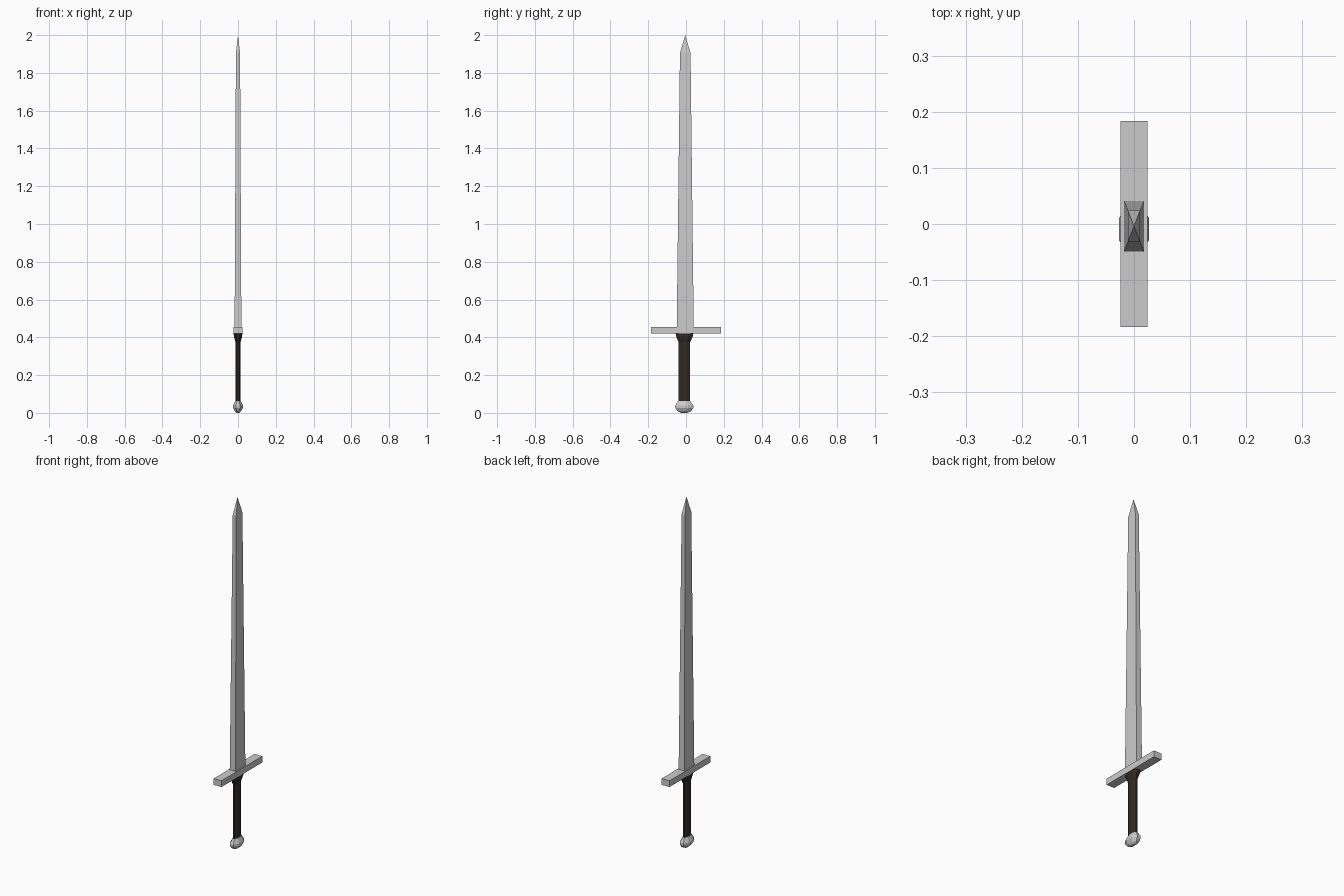
import bpy, bmesh, math

if "Cube" in bpy.data.objects:
    bpy.data.objects.remove(bpy.data.objects["Cube"])


def loft(name, rings, sides, tip=None, mat=None):
    """Skin stacked flat-sided rings given as (z, half_x, half_y, centre_y)."""
    bm = bmesh.new()
    k = 1 / math.cos(math.pi / sides)
    loops = []
    for z, hx, hy, cy in rings:
        angles = [2 * math.pi * (i + 0.5) / sides for i in range(sides)]
        loops.append([bm.verts.new((hx * k * math.cos(a), cy + hy * k * math.sin(a), z))
                      for a in angles])
    for low, high in zip(loops, loops[1:]):
        for i in range(sides):
            j = (i + 1) % sides
            bm.faces.new((low[i], low[j], high[j], high[i]))
    bm.faces.new(loops[0][::-1])
    if tip:
        point = bm.verts.new(tip)
        for i in range(sides):
            bm.faces.new((loops[-1][i], loops[-1][(i + 1) % sides], point))
    else:
        bm.faces.new(loops[-1])
    bmesh.ops.recalc_face_normals(bm, faces=bm.faces)
    mesh = bpy.data.meshes.new(name)
    bm.to_mesh(mesh)
    bm.free()
    obj = bpy.data.objects.new(name, mesh)
    bpy.context.collection.objects.link(obj)
    if mat:
        mesh.materials.append(mat)
    return obj


leather = bpy.data.materials.new("dark_leather")
leather.diffuse_color = (0.03, 0.023, 0.018, 1)
leather.use_nodes = True
leather.node_tree.nodes["Principled BSDF"].inputs["Base Color"].default_value = leather.diffuse_color

# Tapered rectangular blade with a pyramid point
loft("blade", [(0.45, 0.018, 0.045, -0.004), (1.905, 0.011, 0.028, -0.004)], 4,
     tip=(0, -0.004, 2.0))

# Straight crossguard
loft("crossguard", [(0.42, 0.0245, 0.184, 0), (0.456, 0.0245, 0.184, 0)], 4)

# Oval grip, flared under the guard
loft("grip", [(0.055, 0.0125, 0.03, -0.009), (0.372, 0.0125, 0.03, -0.009),
              (0.405, 0.022, 0.044, -0.008), (0.421, 0.023, 0.047, -0.008)], 8, mat=leather)

# Faceted oval pommel
loft("pommel", [(0.0, 0.006, 0.016, -0.009), (0.01, 0.017, 0.037, -0.009),
                (0.027, 0.0265, 0.048, -0.009), (0.038, 0.0265, 0.048, -0.009),
                (0.064, 0.0145, 0.032, -0.009)], 8)
